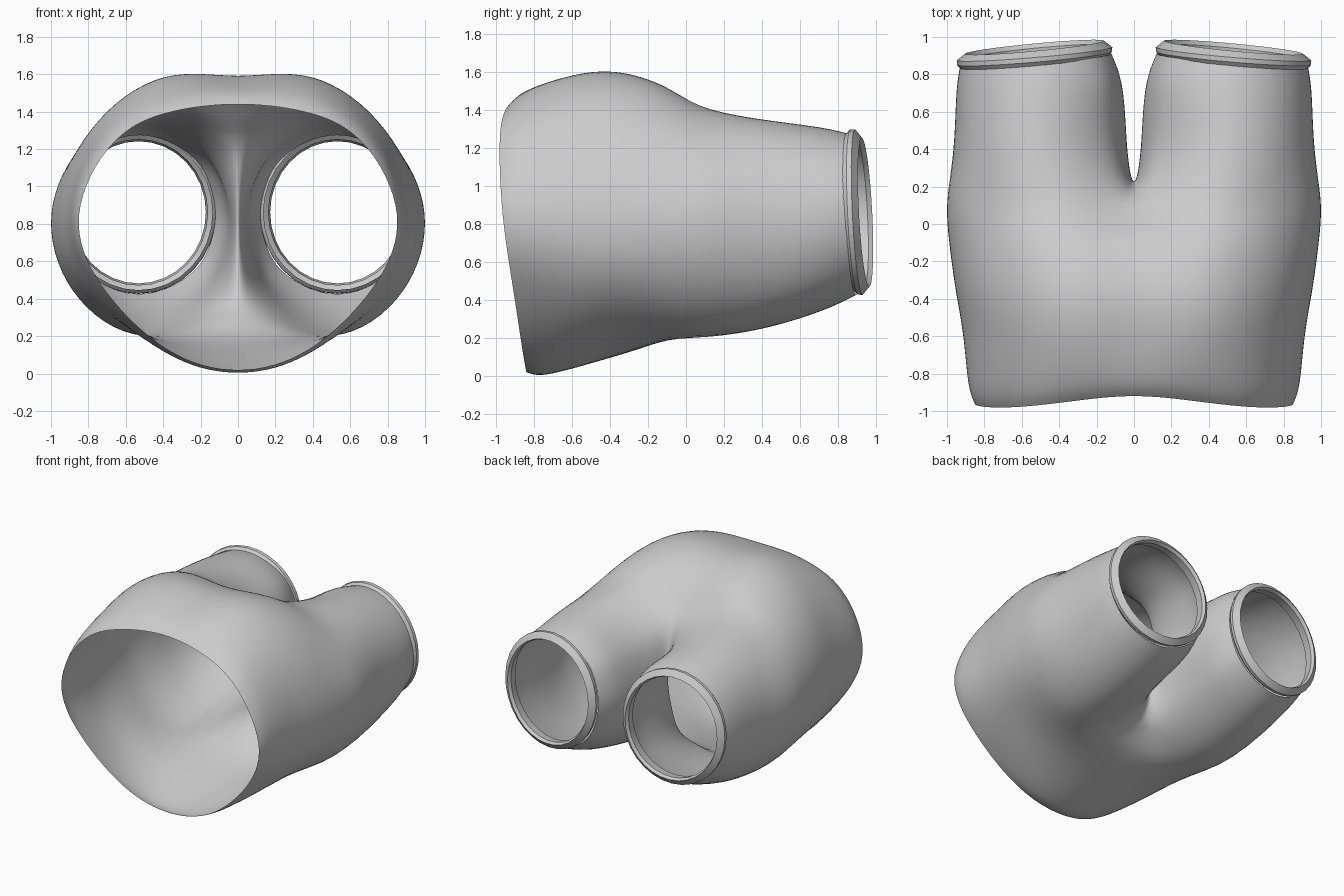
import bpy, bmesh
from math import sin, cos, pi, radians
from mathutils import Vector

if "Cube" in bpy.data.objects:
    bpy.data.objects.remove(bpy.data.objects["Cube"])


def make_object(name, verts, faces):
    bm = bmesh.new()
    vs = [bm.verts.new(v) for v in verts]
    for f in faces:
        bm.faces.new([vs[i] for i in f])
    mesh = bpy.data.meshes.new(name)
    bm.to_mesh(mesh)
    bm.free()
    ob = bpy.data.objects.new(name, mesh)
    bpy.context.collection.objects.link(ob)
    mirror = ob.modifiers.new("mirror", 'MIRROR')
    mirror.merge_threshold = 0.0005
    return ob


def finish(ob, angle):
    bpy.ops.object.select_all(action='DESELECT')
    ob.select_set(True)
    bpy.context.view_layer.objects.active = ob
    bpy.ops.object.shade_smooth_by_angle(angle=radians(angle))


def ring_point(cx, cz, rx, rz, y, shear, a):
    u, v = cos(a), sin(a)
    return (cx + rx * u, y - shear * (0.035 * u + 0.02 * v), cz + rz * v)


# Body half-sections, top centre round the outside to bottom centre
waist = [(0, -.92, 1.44), (.35, -.95, 1.40), (.66, -.98, 1.24), (.85, -.965, .85),
         (.72, -.91, .46), (.38, -.86, .13), (0, -.84, .02)]
waist_in = [(0, -.82, 1.51), (.36, -.84, 1.48), (.70, -.86, 1.28), (.885, -.85, .85),
            (.75, -.81, .46), (.39, -.77, .115), (0, -.76, .006)]
seat = [(-.60, (0, 1.57), (.38, 1.565), (.74, 1.31), (.91, .85), (.79, .45), (.41, .13), (0, .04)),
        (-.35, (0, 1.585), (.40, 1.58), (.78, 1.31), (.95, .86), (.84, .46), (.45, .18), (0, .11)),
        (-.10, (0, 1.49), (.42, 1.51), (.80, 1.27), (.985, .86), (.87, .45), (.50, .20), (0, .20))]
crotch_out = [(0, .10, 1.29), (.43, .10, 1.415), (.82, .12, 1.22), (.995, .13, .85),
              (.88, .12, .44), (.50, .10, .20), (0, .08, .35)]
crotch_in = [(0, .17, .55), (0, .23, .82), (0, .20, 1.08)]

rows = [waist, waist_in]
rows += [[(x, s[0], z) for x, z in s[1:]] for s in seat]
rows.append(crotch_out + crotch_in)

# Leg rings: the outer seven points plus three on the inner thigh
angles = [130, 90, 45, 0, -45, -90, -130, -155, 180, 155]
legs = [(.50, .80, .465, .55, .40, 0), (.505, .825, .445, .485, .70, .4),
        (.525, .85, .405, .425, .875, 1)]
for leg in legs:
    rows.append([ring_point(*leg, radians(a)) for a in angles])

verts, faces, start = [], [], []
for r in rows:
    start.append(len(verts))
    verts += r
for k in range(len(rows) - 1):
    a, b = start[k], start[k + 1]
    closed = len(rows[k]) == 10
    n = 10 if closed else 6
    for i in range(n):
        j = (i + 1) % 10
        faces.append((a + i, b + i, b + j, a + j))

shorts = make_object("shorts_body", verts, faces)
sub = shorts.modifiers.new("smooth", 'SUBSURF')
sub.levels = sub.render_levels = 3

# Push the control cage out so the smoothed surface passes through the sections
target = [Vector(v) for v in verts]
for _ in range(6):
    shorts.data.update()
    bpy.context.view_layer.update()
    ev = shorts.evaluated_get(bpy.context.evaluated_depsgraph_get())
    smooth = [ev.data.vertices[i].co.copy() for i in range(len(target))]
    for v, t, s in zip(shorts.data.vertices, target, smooth):
        d = t - s
        if d.length < 0.25:
            v.co += d * 0.8
        if t.x == 0:
            v.co.x = 0
    shorts.data.update_tag()
finish(shorts, 60)

# Leg cuffs: a folded hem around each leg opening
profile = [(-.006, -.025), (.012, -.005), (.014, .02), (-.03, .055), (-.042, .03), (-.03, -.04)]
N = 32
verts, faces = [], []
for d, dy in profile:
    for i in range(N):
        verts.append(ring_point(.532, .862, .402 + d, .422 + d, .89 + dy, 1, 2 * pi * i / N))
for k in range(len(profile) - 1):
    for i in range(N):
        j = (i + 1) % N
        faces.append((k * N + i, k * N + j, k * N + N + j, k * N + N + i))
cuff = make_object("leg_cuffs", verts, faces)
finish(cuff, 30)

# Consistent outward normals
for ob in (shorts, cuff):
    bm = bmesh.new()
    bm.from_mesh(ob.data)
    bmesh.ops.recalc_face_normals(bm, faces=bm.faces)
    bm.to_mesh(ob.data)
    bm.free()
